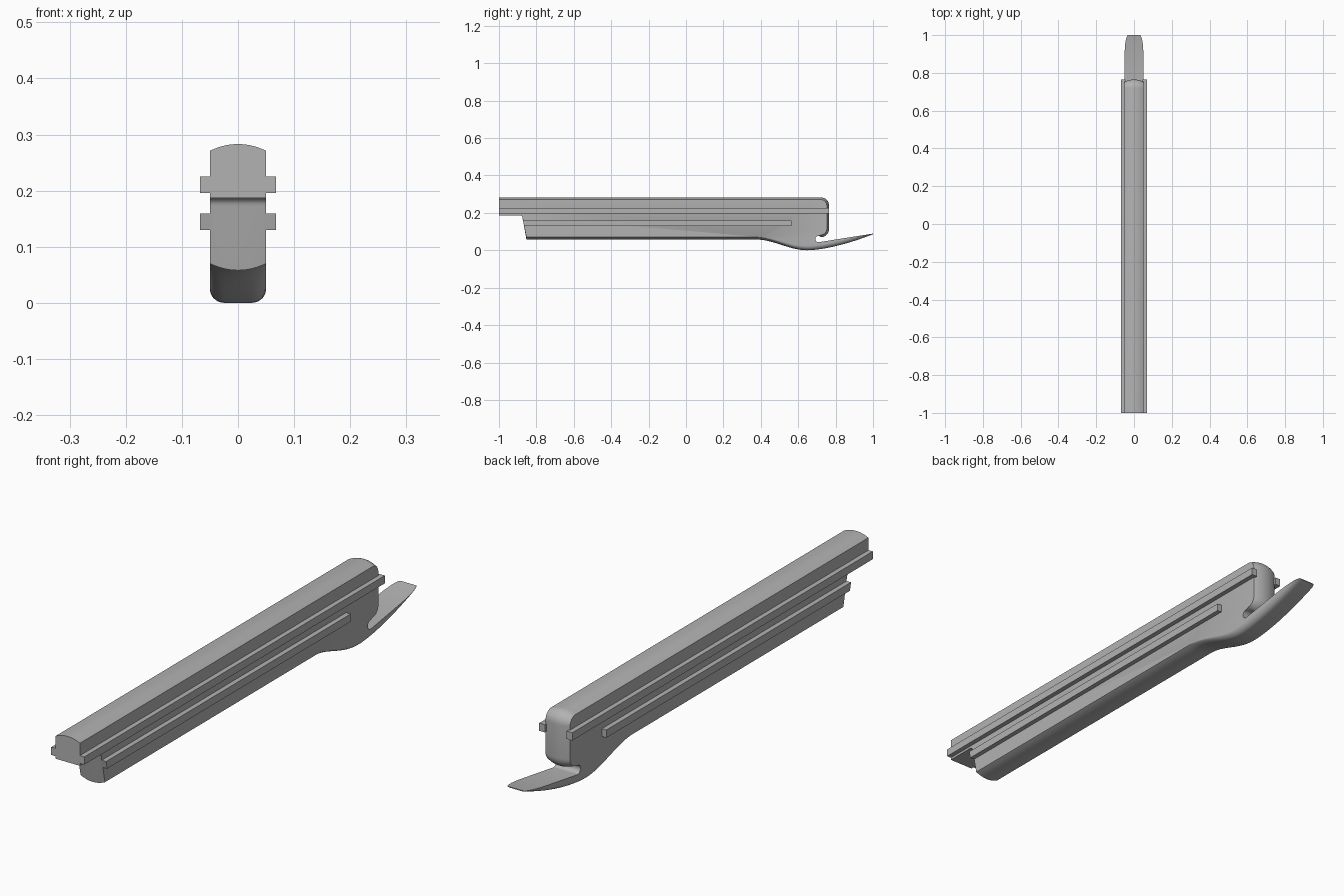
import bpy
import bmesh
from math import sin, cos, pi, sqrt, radians

cube = bpy.data.objects.get("Cube")
if cube:
    bpy.data.objects.remove(cube, do_unlink=True)

HALF = 0.05      # half width of the body
CROWN = 0.012    # height of the arched top and underside
ROUND = 0.025    # corner radius under the lip

gray = bpy.data.materials.new("plain gray")
gray.use_nodes = True
gray.diffuse_color = (0.45, 0.45, 0.45, 1)
gray.node_tree.nodes["Principled BSDF"].inputs["Base Color"].default_value = (0.45, 0.45, 0.45, 1)


def loft(name, slices, xs):
    """Skin matching (y, z) outlines placed along x and cap both sides."""
    bm = bmesh.new()
    rings = [[bm.verts.new((x, y, z)) for y, z in pts] for x, pts in zip(xs, slices)]
    n = len(rings[0])
    for a, b in zip(rings, rings[1:]):
        for i in range(n):
            j = (i + 1) % n
            bm.faces.new((a[i], a[j], b[j], b[i]))
    bm.faces.new(rings[0])
    bm.faces.new(rings[-1][::-1])
    bmesh.ops.recalc_face_normals(bm, faces=bm.faces)
    mesh = bpy.data.meshes.new(name)
    bm.to_mesh(mesh)
    bm.free()
    mesh.materials.append(gray)
    obj = bpy.data.objects.new(name, mesh)
    bpy.context.collection.objects.link(obj)
    bpy.ops.object.select_all(action='DESELECT')
    obj.select_set(True)
    bpy.context.view_layer.objects.active = obj
    bpy.ops.object.shade_smooth_by_angle(angle=radians(32))
    return obj


def arc(cy, cz, r, start, end, steps):
    angles = [radians(start + (end - start) * i / steps) for i in range(steps + 1)]
    return [(cy + r * cos(a), cz + r * sin(a)) for a in angles]


def lip_top(y):
    return 0.043 + (y - 0.708) * 0.158


def belly(y, x):
    """Height of the underside: arched along the bar, round-cornered on the lip."""
    if y < 0.65:
        u = max(0, (y - 0.37) / 0.28)
        base = 0.058 * (0.5 + 0.5 * cos(pi * u))
    else:
        u = 1
        base = 0.086 * ((y - 0.65) / 0.35) ** 1.6
    arch = CROWN * (x / HALF) ** 2
    side = max(0, abs(x) - (HALF - ROUND))
    corner = ROUND - sqrt(max(0, ROUND ** 2 - side ** 2))
    return base + arch + (corner - arch) * u


def lip_end(x):
    """Where the rounded underside meets the top of the lip."""
    y = 1.0
    while y > 0.75 and lip_top(y) - belly(y, x) < 0.001:
        y -= 0.002
    return y


def outline(x):
    d = CROWN * (x / HALF) ** 2
    pts = [(-1, 0.187), (-1, 0.283 - d)]
    pts += arc(0.72, 0.238, 0.045 - d, 90, 0, 8)        # rounded top of the end
    pts += arc(0.72, 0.115, 0.045 - d, 0, -85, 8)       # rounded bottom of the end
    pts += arc(0.708, 0.060, 0.017, 90, 270, 10)        # hook notch
    end = lip_end(x)
    pts.append((end, lip_top(end)))
    for i in range(33):                                 # lip and belly
        y = end + (0.37 - end) * i / 32
        pts.append((y, belly(y, x)))
    pts.append((-0.853, 0.058 + d))                     # slanted front step
    pts += arc(-0.889, 0.172, 0.015, 0, 90, 5)
    return pts


xs = [HALF * sin(pi * i / 24) for i in range(-12, 13)]
loft("opener_body", [outline(x) for x in xs], xs)

# Side rails, mirrored left and right
upper = [(-1, 0.196), (-1, 0.225), (0.765, 0.225), (0.765, 0.196)]
lower = [(-0.866, 0.130), (-0.872, 0.159), (0.565, 0.159), (0.565, 0.130)]
for side, s in (("left", 1), ("right", -1)):
    for name, rail in (("upper", upper), ("lower", lower)):
        loft(f"{side}_{name}_rail", [rail, rail], [s * 0.045, s * 0.068])
